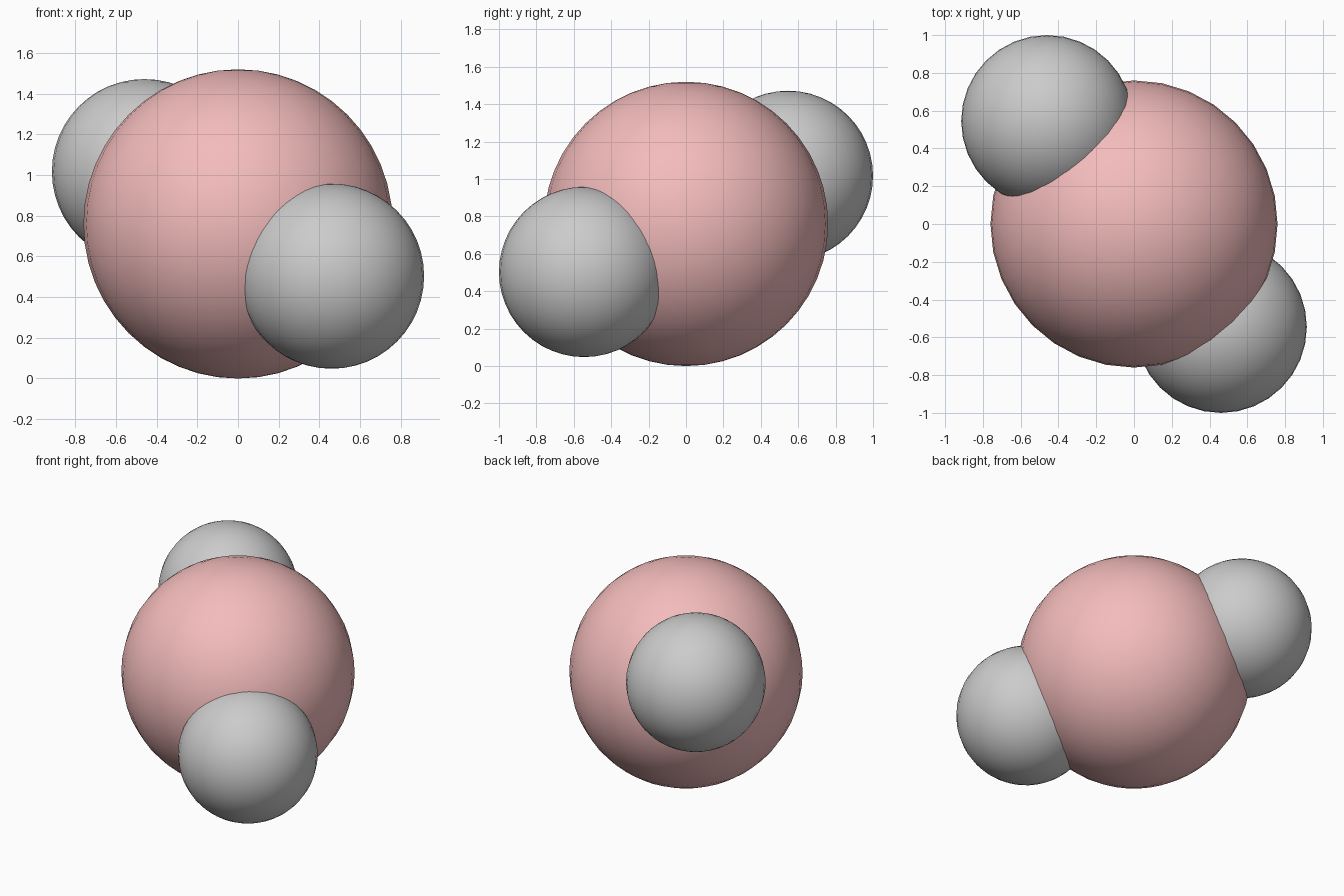
import bpy

if "Cube" in bpy.data.objects:
    bpy.data.objects.remove(bpy.data.objects["Cube"])


def sphere(name, radius, location, material=None):
    bpy.ops.mesh.primitive_uv_sphere_add(segments=32, ring_count=24,
                                         radius=radius, location=location)
    ob = bpy.context.object
    ob.name = name
    bpy.ops.object.shade_smooth()
    if material:
        ob.data.materials.append(material)
    return ob


pink = bpy.data.materials.new("pink")
pink.diffuse_color = (0.9, 0.5, 0.5, 1.0)
pink.use_nodes = True
pink.node_tree.nodes["Principled BSDF"].inputs["Base Color"].default_value = pink.diffuse_color

# central atom
R = 0.76
sphere("central_atom", R, (0, 0, R), pink)

# two smaller atoms on opposite sides, half sunk into the central one
for side, name in ((1, "front_atom"), (-1, "back_atom")):
    sphere(name, 0.455, (0.46 * side, -0.545 * side, R - 0.257 * side))
